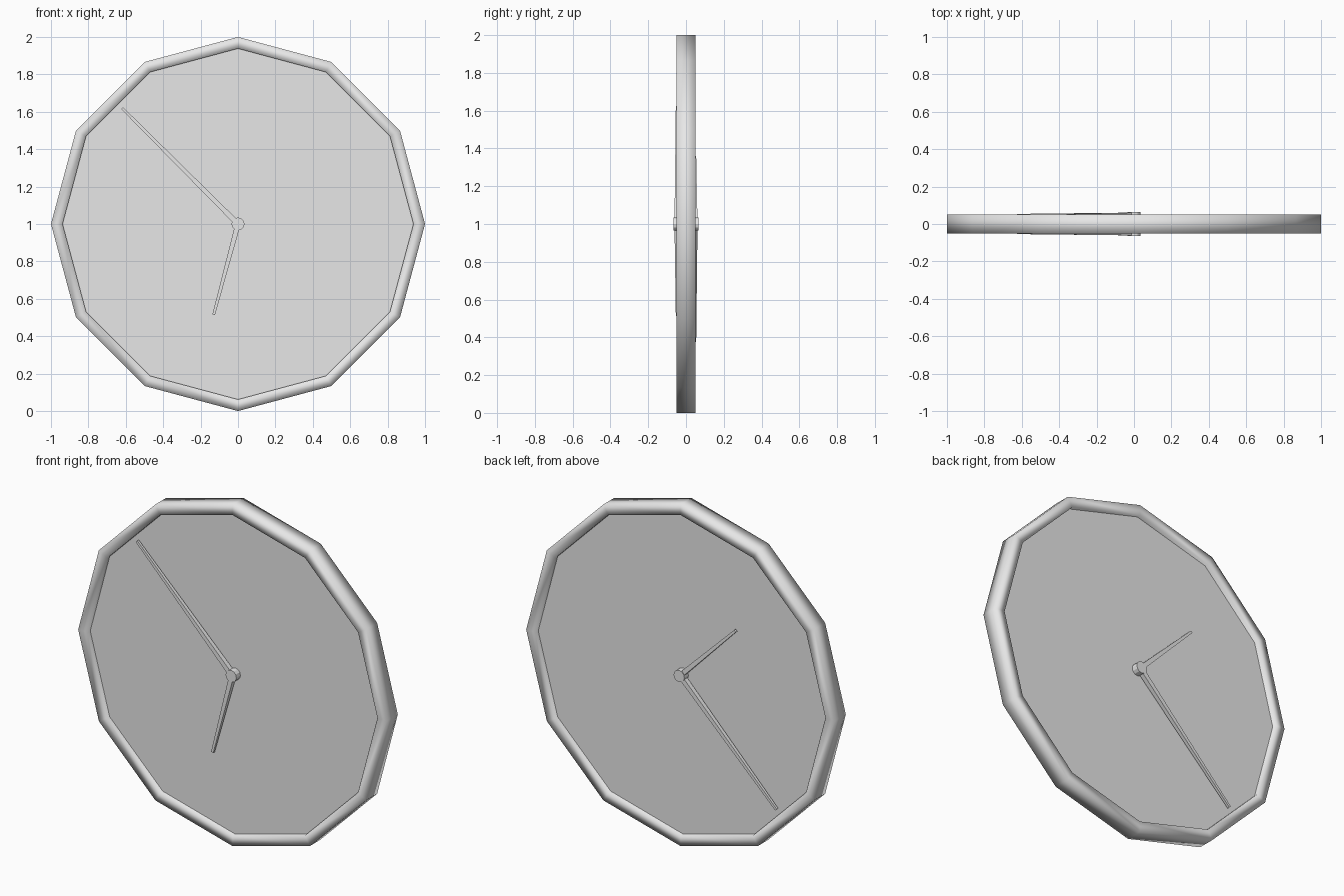
import bpy, bmesh
from math import sin, cos, pi, radians
from mathutils import Matrix, Vector

cube = bpy.data.objects.get("Cube")
if cube:
    bpy.data.objects.remove(cube, do_unlink=True)

grey = bpy.data.materials.new("plain grey")
grey.use_nodes = True
colour = (0.8, 0.8, 0.8, 1)
grey.diffuse_color = colour
grey.node_tree.nodes["Principled BSDF"].inputs["Base Color"].default_value = colour

SIDES = 12
CENTRE = Vector((0, 0, 1))


def finish(name, bm, smooth=False):
    bmesh.ops.recalc_face_normals(bm, faces=bm.faces[:])
    for f in bm.faces:
        f.smooth = smooth
    mesh = bpy.data.meshes.new(name)
    bm.to_mesh(mesh)
    bm.free()
    mesh.materials.append(grey)
    obj = bpy.data.objects.new(name, mesh)
    obj.location = CENTRE
    bpy.context.scene.collection.objects.link(obj)
    return obj


def prism(name, radius, y0, y1):
    # Flat-sided disc lying between two depths
    bm = bmesh.new()
    place = Matrix.Translation((0, (y0 + y1) / 2, 0)) @ Matrix.Rotation(pi / 2, 4, 'X')
    bmesh.ops.create_cone(bm, cap_ends=True, segments=SIDES, radius1=radius,
                          radius2=radius, depth=abs(y1 - y0), matrix=place)
    return finish(name, bm)


def hand(name, tip_x, tip_z, y):
    # Square bar tapering from the hub to the tip
    tip = Vector((tip_x, 0, tip_z))
    along = tip.normalized()
    across = along.cross(Vector((0, 1, 0)))
    bm = bmesh.new()
    ends = []
    for point, half in ((Vector(), 0.014), (tip, 0.007)):
        ends.append([bm.verts.new(point + across * (a * half) + Vector((0, y + b * half, 0)))
                     for a, b in ((-1, -1), (1, -1), (1, 1), (-1, 1))])
    for i in range(4):
        j = (i + 1) % 4
        bm.faces.new((ends[0][i], ends[0][j], ends[1][j], ends[1][i]))
    for end in ends:
        bm.faces.new(end)
    return finish(name, bm)


# Rim: rectangular section swept round twelve corners, softly shaded
section = [(1.0, -0.05), (1.0, 0.05), (0.938, 0.05), (0.938, -0.05)]
bm = bmesh.new()
rings = [[bm.verts.new((r * cos(2 * pi * k / SIDES), y, r * sin(2 * pi * k / SIDES)))
          for r, y in section] for k in range(SIDES)]
for k in range(SIDES):
    a, b = rings[k], rings[(k + 1) % SIDES]
    for i in range(4):
        j = (i + 1) % 4
        bm.faces.new((a[i], a[j], b[j], b[i]))
finish("rim", bm, smooth=True)

# Dial plate recessed inside the rim
prism("dial", 0.938, -0.027, 0.027)

# Hub and pair of hands on each side
for side, y, minute, hour in (("front", -1, (-0.62, 0.62), (-0.13, -0.485)),
                              ("back", 1, (-0.62, -0.62), (-0.355, 0.355))):
    prism(side + "_hub", 0.035, 0.02 * y, 0.065 * y)
    hand(side + "_minute_hand", *minute, 0.047 * y)
    hand(side + "_hour_hand", *hour, 0.047 * y)
